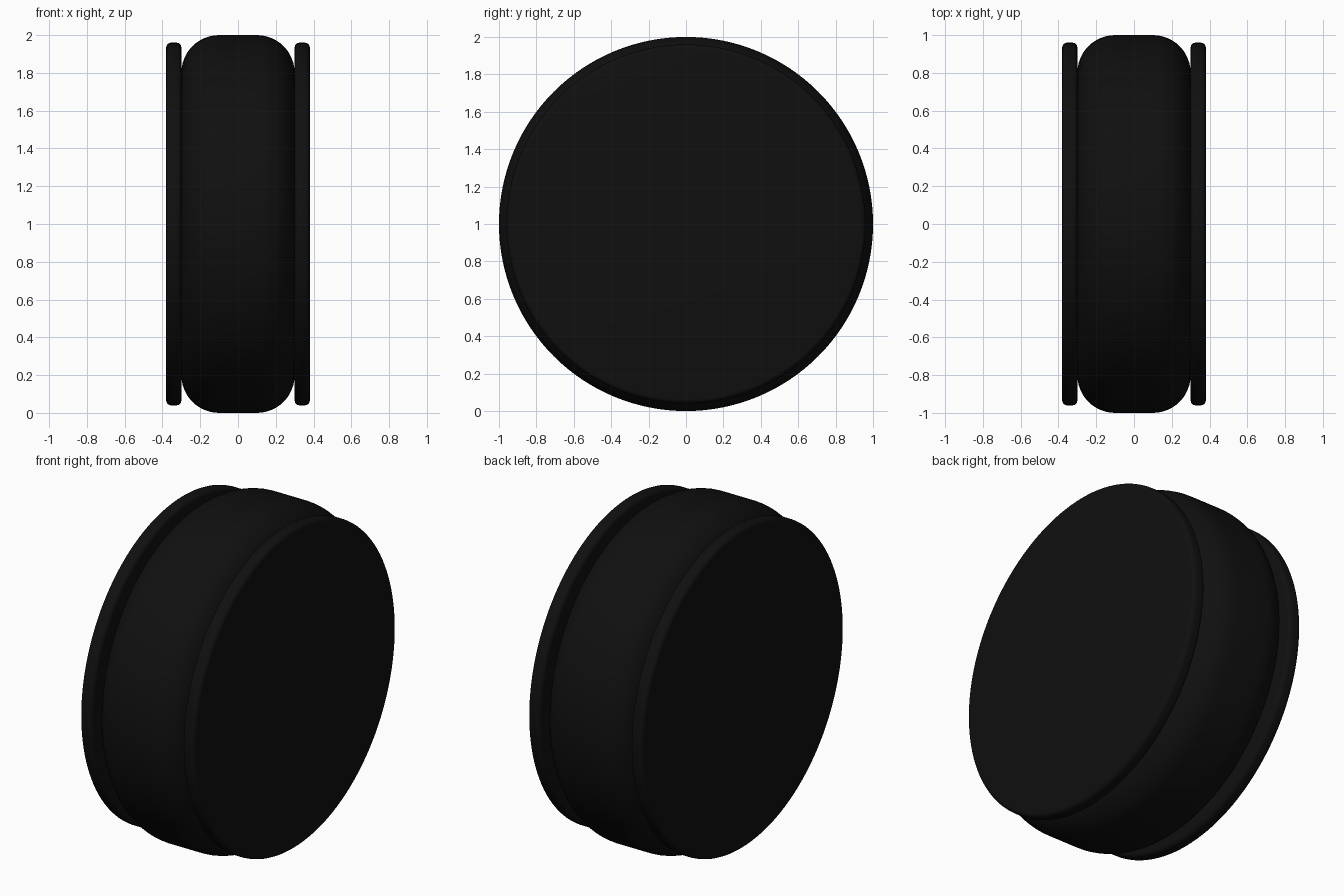
import bpy
import math

cube = bpy.data.objects.get("Cube")
if cube:
    bpy.data.objects.remove(cube, do_unlink=True)

# Single black rubber colour
rubber = bpy.data.materials.new("black_rubber")
rubber.use_nodes = True
colour = (0.005, 0.005, 0.005, 1)
rubber.diffuse_color = colour
rubber.node_tree.nodes["Principled BSDF"].inputs["Base Color"].default_value = colour


def rounded_disc(name, x, radius, width, rounding, segments):
    """Cylinder lying along x with rounded rims."""
    bpy.ops.mesh.primitive_cylinder_add(
        vertices=128, radius=radius, depth=width,
        location=(x, 0, 1), rotation=(0, math.pi / 2, 0))
    disc = bpy.context.object
    disc.name = name
    disc.data.materials.append(rubber)
    bevel = disc.modifiers.new("rounded_rim", "BEVEL")
    bevel.width = rounding
    bevel.segments = segments
    bevel.limit_method = "ANGLE"
    bevel.angle_limit = math.radians(40)
    bpy.ops.object.modifier_apply(modifier=bevel.name)
    bpy.ops.object.shade_smooth_by_angle(angle=math.radians(35))
    return disc


# Broad tyre with well rounded shoulders
rounded_disc("tyre", 0, 1.0, 0.6, 0.2, 12)

# Thin side plate on each face
for side, sign in (("left", 1), ("right", -1)):
    rounded_disc(side + "_side_plate", sign * 0.34, 0.96, 0.08, 0.025, 5)
